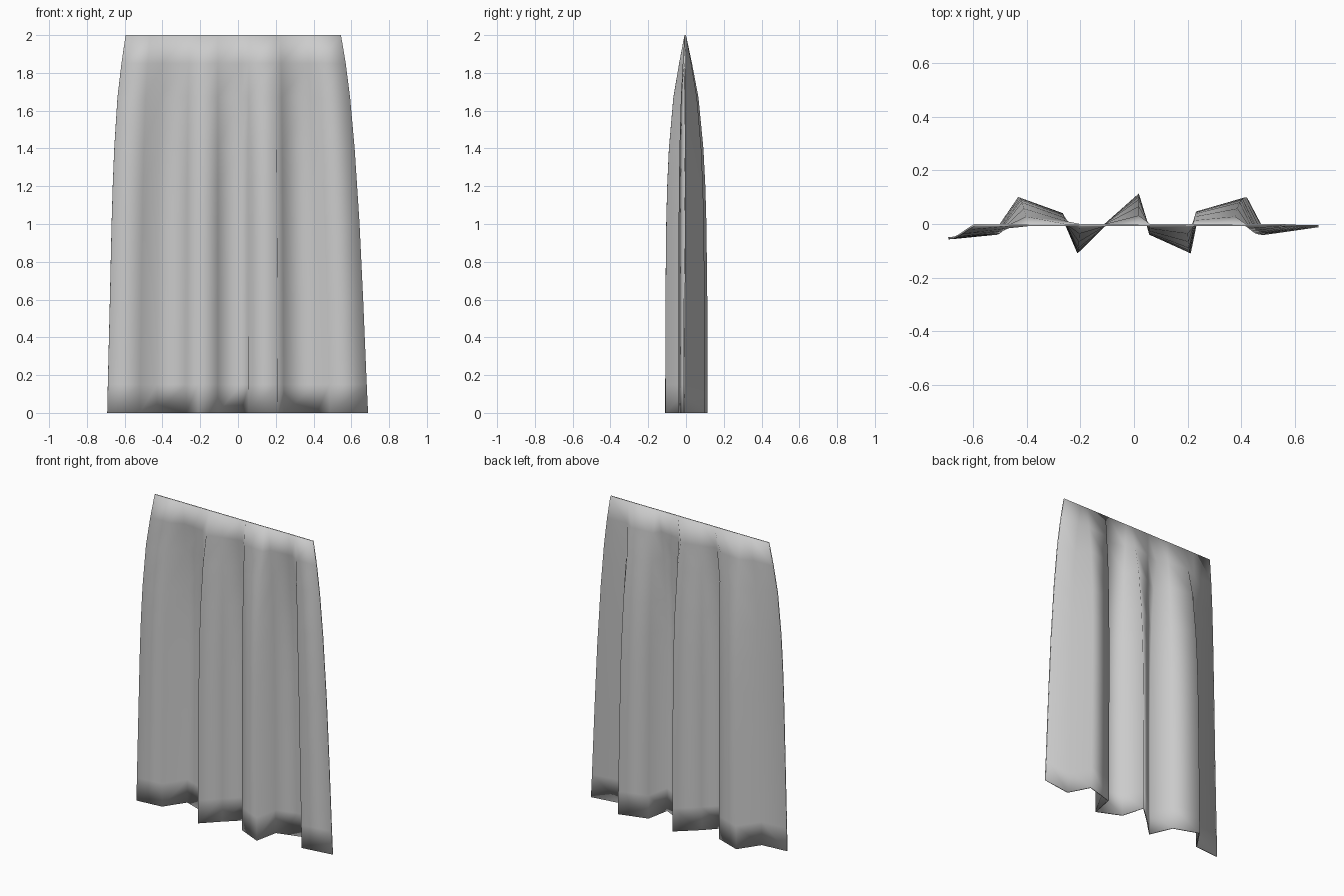
import bpy, bmesh

# Hem zigzag seen from above (x, y)
hem = [(-0.69, -0.053), (-0.52, -0.037), (-0.43, 0.096), (-0.27, 0.038),
       (-0.21, -0.106), (-0.11, -0.005), (0.017, 0.11), (0.06, -0.037),
       (0.21, -0.106), (0.24, 0.045), (0.42, 0.096), (0.49, -0.037),
       (0.69, -0.008)]

# Rows: height, fold depth, left edge x, right edge x
rows = [(0.005, 1.0, -0.692, 0.688), (0.15, 1.0, -0.689, 0.681),
        (0.6, 0.99, -0.678, 0.662), (1.0, 0.95, -0.669, 0.643),
        (1.2, 0.90, -0.663, 0.630), (1.4, 0.81, -0.655, 0.617),
        (1.67, 0.58, -0.638, 0.593), (1.85, 0.28, -0.617, 0.570),
        (2.0, 0.0, -0.595, 0.545)]

# Curtain sheet: the hem folds fade to a straight line at the top
bm = bmesh.new()
grid = []
for z, depth, left, right in rows:
    line = []
    for x, y in hem:
        k = (x / 0.69) ** 2
        shift = (left + 0.69) if x < 0 else (right - 0.69)
        line.append(bm.verts.new((x + shift * k, y * depth - 0.004 * (1 - depth), z)))
    grid.append(line)
for a, b in zip(grid, grid[1:]):
    for i in range(len(hem) - 1):
        bm.faces.new((a[i], a[i + 1], b[i + 1], b[i]))
for f in bm.faces:
    f.smooth = True
# Hem and top edge stay level on the ground and at full height
for v in grid[0]:
    v.co.z = 0.0
mesh = bpy.data.meshes.new("curtain")
bm.to_mesh(mesh)
bm.free()
curtain = bpy.data.objects.new("curtain", mesh)
bpy.context.collection.objects.link(curtain)

# Thin cloth thickness, shaded smooth around the rims
cloth = curtain.modifiers.new("cloth_thickness", "SOLIDIFY")
cloth.thickness = 0.008
cloth.offset = 0
